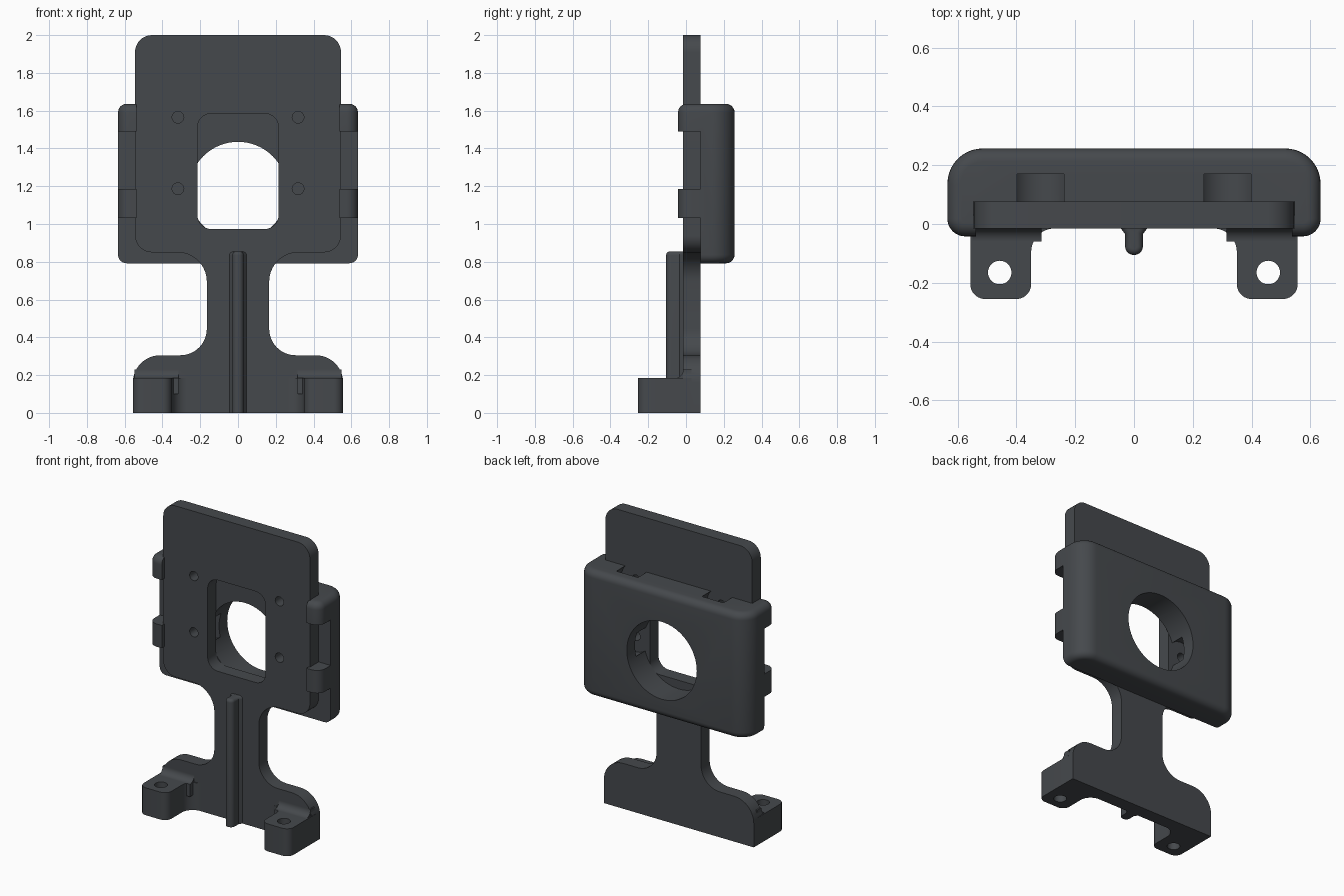
import bpy, bmesh, math
from mathutils import Vector

if "Cube" in bpy.data.objects:
    bpy.data.objects.remove(bpy.data.objects["Cube"])

SEG = 10
grey = bpy.data.materials.new("dark_grey")
grey.diffuse_color = (0.06, 0.066, 0.073, 1)
grey.use_nodes = True
grey.node_tree.nodes["Principled BSDF"].inputs["Base Color"].default_value = grey.diffuse_color


def rounded(points):
    """Turn (u, v, radius) corners into a polygon with arcs."""
    out = []
    n = len(points)
    for i, (x, y, r) in enumerate(points):
        p = Vector((x, y))
        if r == 0:
            out.append(p)
            continue
        a = (Vector(points[i - 1][:2]) - p).normalized()
        b = (Vector(points[(i + 1) % n][:2]) - p).normalized()
        half = a.angle(b) / 2
        c = p + (a + b).normalized() * r / math.sin(half)
        s = p + a * r / math.tan(half) - c
        e = p + b * r / math.tan(half) - c
        a0 = math.atan2(s.y, s.x)
        d = (math.atan2(e.y, e.x) - a0 + math.pi) % (2 * math.pi) - math.pi
        for k in range(SEG + 1):
            t = a0 + d * k / SEG
            out.append(c + Vector((math.cos(t), math.sin(t))) * r)
    return out


def mirrored(half):
    return half + [(-x, y, r) for x, y, r in reversed(half)]


def rect(u0, u1, v0, v1, r=0):
    return rounded([(u0, v0, r), (u1, v0, r), (u1, v1, r), (u0, v1, r)])


def circle(u, v, r, n=40):
    return [Vector((u + r * math.cos(2 * math.pi * k / n),
                    v + r * math.sin(2 * math.pi * k / n))) for k in range(n)]


def prism(name, outline, axis, w0, w1, bevel=0, ends=()):
    """Extrude an outline along an axis, optionally rounding the end loops."""
    place = {'X': lambda u, v, w: (w, u, v),
             'Y': lambda u, v, w: (u, w, v),
             'Z': lambda u, v, w: (u, v, w)}[axis]
    bm = bmesh.new()
    rings = [[bm.verts.new(place(p.x, p.y, w)) for p in outline] for w in (w0, w1)]
    caps = [bm.faces.new(ring) for ring in rings]
    n = len(outline)
    for i in range(n):
        j = (i + 1) % n
        bm.faces.new((rings[0][i], rings[0][j], rings[1][j], rings[1][i]))
    bmesh.ops.recalc_face_normals(bm, faces=bm.faces)
    if bevel:
        edges = [e for k in ends for e in caps[k].edges]
        bmesh.ops.bevel(bm, geom=edges, offset=bevel, segments=6, profile=0.5,
                        affect='EDGES')
    mesh = bpy.data.meshes.new(name)
    bm.to_mesh(mesh)
    bm.free()
    ob = bpy.data.objects.new(name, mesh)
    ob.data.materials.append(grey)
    bpy.context.collection.objects.link(ob)
    return ob


def activate(ob):
    bpy.ops.object.select_all(action='DESELECT')
    ob.select_set(True)
    bpy.context.view_layer.objects.active = ob


def combine(ob, others, operation='DIFFERENCE'):
    activate(ob)
    for other in others:
        m = ob.modifiers.new("combine", 'BOOLEAN')
        m.operation, m.object, m.solver = operation, other, 'EXACT'
        bpy.ops.object.modifier_apply(modifier=m.name)
        bpy.data.objects.remove(other)


def smooth(ob):
    activate(ob)
    bpy.ops.object.shade_smooth_by_angle(angle=math.radians(30))


FRONT, BACK = -0.015, 0.076
SCREWS = [(sx * 0.318, z) for sx in (-1, 1) for z in (1.187, 1.565)]

# Upright: mounting plate, neck and base in one profile
stand = prism("stand", rounded(mirrored([
    (0.557, 0, 0), (0.557, 0.305, 0.145), (0.165, 0.305, 0.14),
    (0.165, 0.85, 0.155), (0.545, 0.85, 0.09), (0.545, 2.0, 0.09)])), 'Y', FRONT, BACK)

# Feet with inner fillet, and a fillet where their tops meet the base
parts = []
for s in (-1, 1):
    foot = rounded([(s * 0.557, 0.03, 0), (s * 0.557, -0.255, 0.05), (s * 0.35, -0.255, 0.05),
                    (s * 0.35, FRONT, 0.08), (s * 0.265, FRONT, 0), (s * 0.265, 0.03, 0)])
    parts.append(prism("foot", foot, 'Z', 0, 0.184))
    fillet = rounded([(0.03, 0.1, 0), (0.03, 0.229, 0), (FRONT, 0.229, 0),
                      (FRONT, 0.184, 0.044), (-0.06, 0.184, 0), (-0.06, 0.1, 0)])
    parts.append(prism("foot_fillet", fillet, 'X', *sorted((s * 0.315, s * 0.549))))

# Stiffening rib down the front of the neck
rib = rounded(mirrored([(0.045, 0.03, 0), (0.045, FRONT, 0),
                        (0.03, FRONT - 0.02, 0), (0.03, -0.105, 0.028)]))
parts.append(prism("rib", rib, 'Z', 0, 0.855, 0.02, (1,)))
combine(stand, parts, 'UNION')

# Camera window, screw holes and foot holes
cuts = [prism("window", rect(-0.215, 0.215, 0.973, 1.585, 0.075), 'Y', -0.5, 0.5)]
cuts += [prism("screw_hole", circle(x, z, 0.031, 24), 'Y', -0.5, 0.5) for x, z in SCREWS]
cuts += [prism("foot_hole", circle(x, -0.165, 0.04, 32), 'Z', -0.5, 0.5)
         for x in (-0.457, 0.457)]
combine(stand, cuts)
smooth(stand)

# Rounded clip-on cover behind the plate
cover = prism("cover", rounded(mirrored([(0.635, -0.042, 0.06), (0.635, 0.257, 0.12)])),
              'Z', 0.792, 1.636, 0.045, (0, 1))

# Slot for the plate, leaving hooked lips at each side
slot = rounded(mirrored([(0.537, -0.3, 0), (0.537, FRONT, 0),
                         (0.546, FRONT, 0), (0.546, BACK, 0)]))
cuts = [prism("plate_slot", slot, 'Z', 0.3, 2.2)]
# Gaps that split the sides into four clips
for z0, z1 in ((0.5, 1.032), (1.185, 1.49)):
    cuts.append(prism("clip_gap", rect(-1, 1, -0.3, BACK), 'Z', z0, z1))
# Lens opening and clearance pockets for the screws
cuts.append(prism("lens_opening", circle(0, 1.175, 0.26, 64), 'Y', -0.5, 0.5))
cuts += [prism("screw_pocket", circle(x, z, 0.107), 'Y', 0.0, 0.17) for x, z in SCREWS]
combine(cover, cuts)
smooth(cover)
